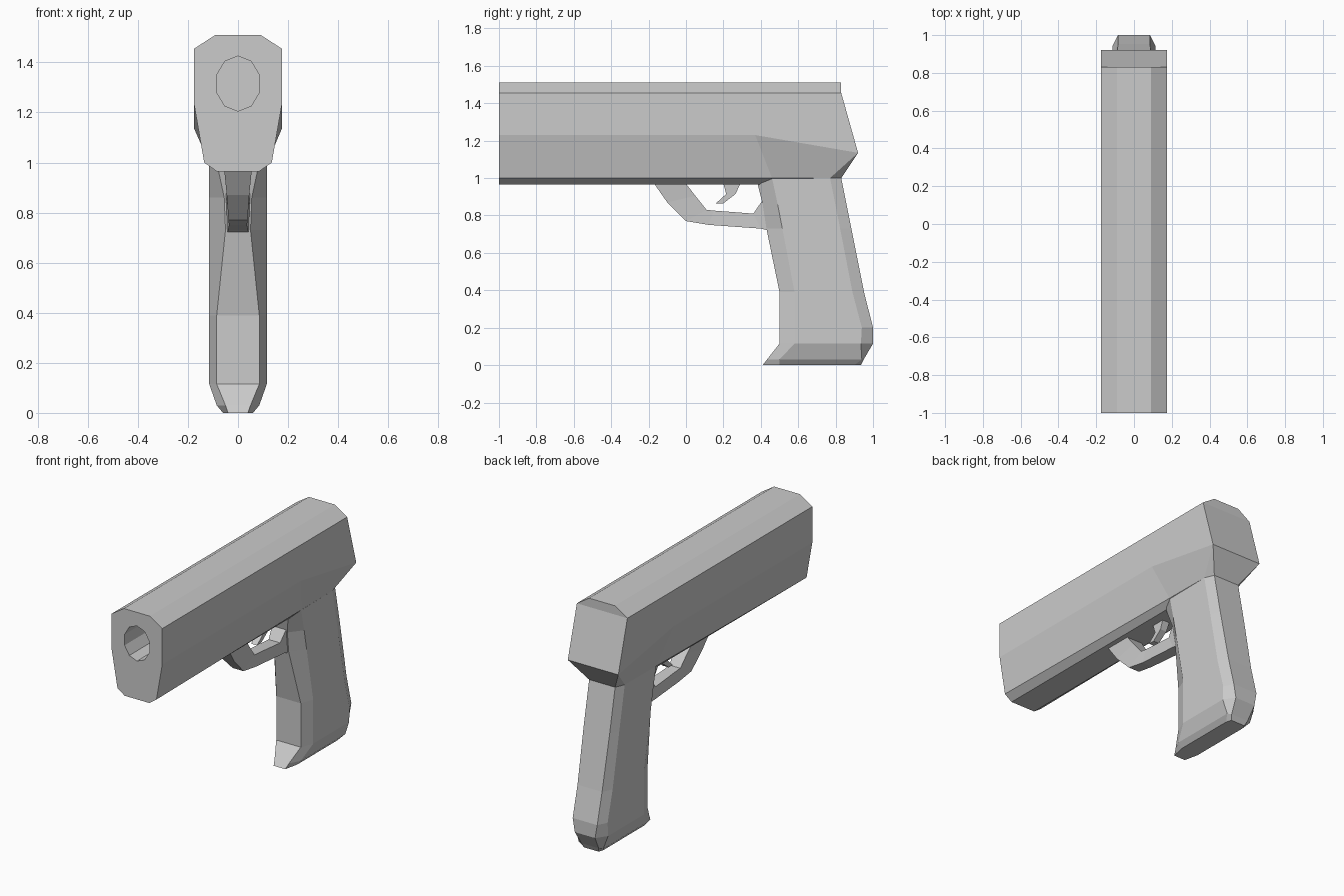
import bpy, bmesh, math

if "Cube" in bpy.data.objects:
    bpy.data.objects.remove(bpy.data.objects["Cube"])


def loft(name, halves):
    """Skin a row of half sections (x >= 0), mirrored over x = 0, and close both ends."""
    bm = bmesh.new()
    rings = []
    for half in halves:
        pts = list(half) + [(-x, y, z) for x, y, z in reversed(half)]
        rings.append([bm.verts.new(p) for p in pts])
    n = len(rings[0])
    for a, b in zip(rings, rings[1:]):
        for i in range(n):
            j = (i + 1) % n
            bm.faces.new((a[i], a[j], b[j], b[i]))
    for ring in (rings[0], rings[-1]):
        for i in range(n // 2 - 1):
            bm.faces.new((ring[i], ring[i + 1], ring[n - 2 - i], ring[n - 1 - i]))
    bmesh.ops.remove_doubles(bm, verts=bm.verts, dist=1e-4)
    bmesh.ops.recalc_face_normals(bm, faces=bm.faces)
    mesh = bpy.data.meshes.new(name)
    bm.to_mesh(mesh)
    bm.free()
    obj = bpy.data.objects.new(name, mesh)
    bpy.context.collection.objects.link(obj)
    return obj


# Upper body: straight bar, flared and slanted at the back
profile = [(0.085, 0.965), (0.135, 1.0), (0.175, 1.23), (0.175, 1.455), (0.09, 1.51)]
front = [(x, -1.0, z) for x, z in profile]
middle = [(0.085, 0.38, 0.965), (0.118, 0.46, 1.0), (0.175, 0.37, 1.23),
          (0.175, 0.37, 1.455), (0.09, 0.37, 1.51)]
rear = [(0.085, 0.70, 0.985), (0.115, 0.77, 1.0), (0.175, 0.92, 1.135),
        (0.175, 0.83, 1.455), (0.09, 0.83, 1.51)]
rear_end = [rear[0], (0.09, 0.83, 1.0)] + rear[2:]
body = loft("upper_body", [front, middle, rear, rear_end])

# Bore: ten-sided oval hole cut into the front
bpy.ops.mesh.primitive_cylinder_add(vertices=10, radius=1, depth=1)
cutter = bpy.context.object
cutter.name = "bore_cutter"
cutter.rotation_euler = (math.pi / 2, 0, 0)
cutter.scale = (0.09, 0.11, 0.8)
cutter.location = (0, -1.0, 1.315)
cutter.hide_render = True
cut = body.modifiers.new("bore", 'BOOLEAN')
cut.operation = 'DIFFERENCE'
cut.solver = 'EXACT'
cut.object = cutter
bpy.context.view_layer.objects.active = body
bpy.ops.object.modifier_apply(modifier="bore")
bpy.data.objects.remove(cutter)

# Grip: z, front (y, width), side (front y, back y, width), back (y, width)
grip_sections = [
    (1.00, 0.375, 0.085, 0.46, 0.77, 0.115, 0.83, 0.09),
    (0.86, 0.41, 0.055, 0.49, 0.798, 0.115, 0.858, 0.09),
    (0.73, 0.43, 0.05, 0.515, 0.824, 0.115, 0.884, 0.09),
    (0.39, 0.50, 0.085, 0.58, 0.89, 0.115, 0.952, 0.085),
    (0.20, 0.50, 0.085, 0.58, 0.94, 0.115, 1.00, 0.085),
    (0.115, 0.50, 0.085, 0.58, 0.935, 0.115, 1.00, 0.07),
    (0.03, 0.433, 0.05, 0.50, 0.94, 0.085, 0.95, 0.06),
    (0.00, 0.41, 0.04, 0.50, 0.90, 0.06, 0.935, 0.05),
]
loft("grip", [[(wf, yf, z), (ws, sf, z), (ws, sb, z), (wb, yb, z)]
              for z, yf, wf, sf, sb, ws, yb, wb in grip_sections])


def strip(name, stations):
    """Flat-sided strip from (half width, outer point, inner point) stations."""
    return loft(name, [[(w, *outer), (w, *inner)] for w, outer, inner in stations])


# Guard loop below the body
strip("trigger_guard", [
    (0.055, (-0.17, 0.97), (0.00, 0.97)),
    (0.045, (-0.10, 0.87), (0.05, 0.905)),
    (0.038, (0.00, 0.77), (0.11, 0.83)),
    (0.036, (0.12, 0.75), (0.15, 0.826)),
    (0.04, (0.40, 0.73), (0.36, 0.81)),
    (0.05, (0.52, 0.70), (0.415, 0.89)),
])

# Curved trigger
strip("trigger", [
    (0.025, (0.20, 0.97), (0.29, 0.97)),
    (0.022, (0.215, 0.915), (0.265, 0.915)),
    (0.02, (0.16, 0.865), (0.20, 0.865)),
])
